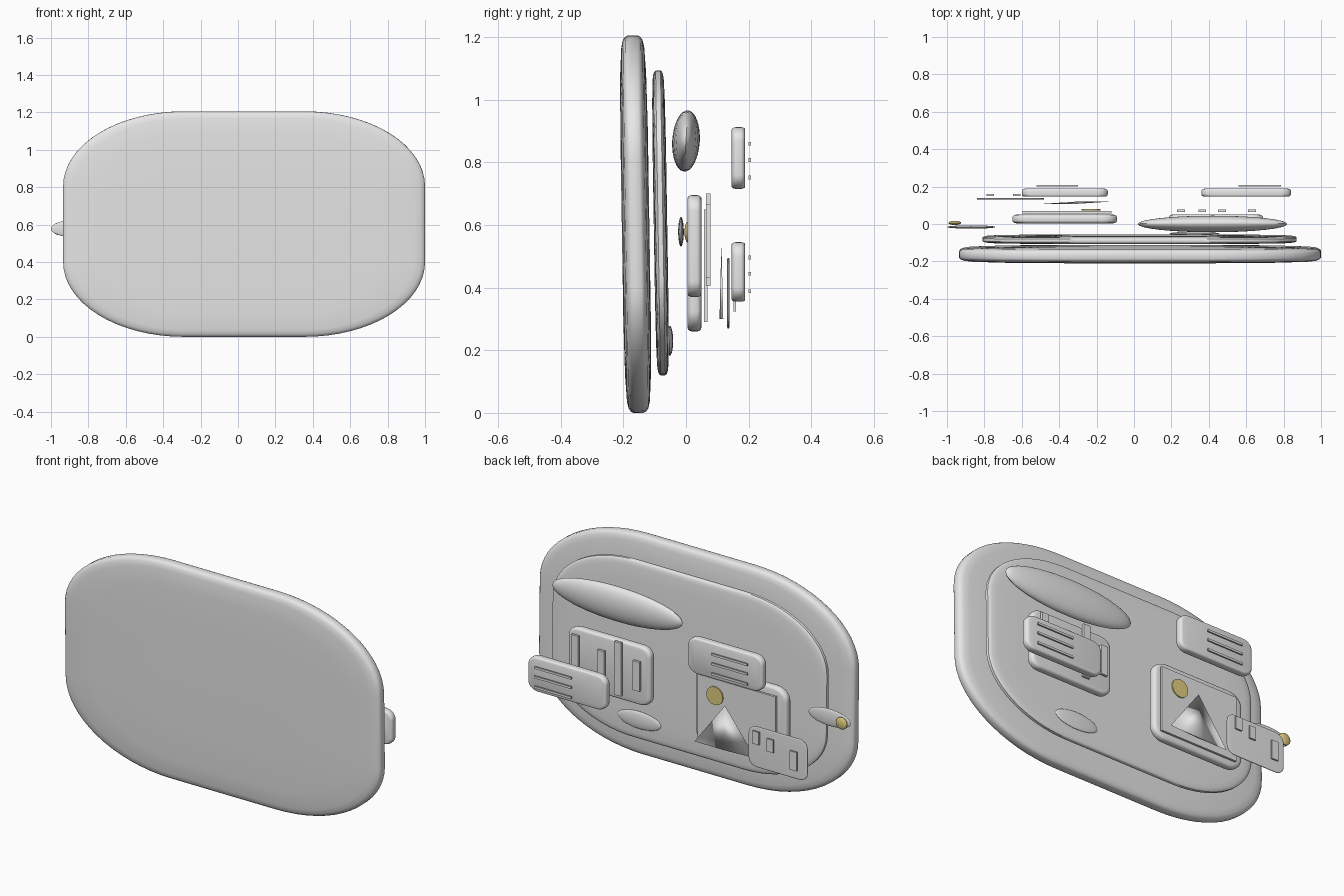
import bpy, bmesh, math
from mathutils import Vector

cube = bpy.data.objects.get("Cube")
if cube:
    bpy.data.objects.remove(cube, do_unlink=True)


def material(name, colour):
    m = bpy.data.materials.new(name)
    m.use_nodes = True
    m.diffuse_color = colour
    m.node_tree.nodes["Principled BSDF"].inputs["Base Color"].default_value = colour
    return m


GREY = material("light_grey", (0.8, 0.8, 0.8, 1))
GOLD = material("pale_gold", (0.77, 0.62, 0.22, 1))
parts = []


def add(name, bm, centre, mat=GREY, tilt=0.0):
    bmesh.ops.recalc_face_normals(bm, faces=bm.faces)
    me = bpy.data.meshes.new(name)
    bm.to_mesh(me)
    bm.free()
    me.materials.append(mat)
    ob = bpy.data.objects.new(name, me)
    ob.location = centre
    ob.rotation_euler.x = tilt
    bpy.context.collection.objects.link(ob)
    parts.append(ob)
    return ob


def outline(hx, hz, rx, rz, steps):
    """Rectangle in xz with elliptical corners."""
    pts = []
    for q, (sx, sz) in enumerate([(1, 1), (-1, 1), (-1, -1), (1, -1)]):
        for i in range(steps + 1):
            a = math.pi / 2 * (q + i / steps)
            pts.append((sx * (hx - rx) + rx * math.cos(a),
                        sz * (hz - rz) + rz * math.sin(a)))
    return pts


SOFT = [(1, 0.4), (0.99, 0.68), (0.965, 0.9), (0.93, 1)]
DOMED = [(1, 0.36), (0.993, 0.55), (0.975, 0.72), (0.94, 0.83), (0.8, 0.94), (0.5, 1)]


def slab(name, x, z, y, radius, profile=SOFT, tilt=0.0, steps=8):
    """Rounded plate spanning the x, z and y ranges, with softened rims."""
    hx, hz, hy = ((r[1] - r[0]) / 2 for r in (x, z, y))
    pts = outline(hx, hz, radius[0], radius[1], steps)
    rings = [(s, -t) for s, t in reversed(profile)] + profile
    bm = bmesh.new()
    loops = [[bm.verts.new((px * s, t * hy, pz * s)) for px, pz in pts] for s, t in rings]
    for a, b in zip(loops, loops[1:]):
        for i in range(len(pts)):
            j = (i + 1) % len(pts)
            bm.faces.new((a[i], a[j], b[j], b[i]))
    bm.faces.new(loops[0])
    bm.faces.new(loops[-1])
    return add(name, bm, (sum(x) / 2, sum(y) / 2, sum(z) / 2), tilt=tilt)


def bar(name, x, z, y):
    bm = bmesh.new()
    bmesh.ops.create_cube(bm, size=1)
    bmesh.ops.scale(bm, vec=(x[1] - x[0], y[1] - y[0], z[1] - z[0]), verts=bm.verts)
    add(name, bm, (sum(x) / 2, sum(y) / 2, sum(z) / 2))


def ellipsoid(name, centre, radii, mat=GREY, tilt=0.0):
    bm = bmesh.new()
    bmesh.ops.create_uvsphere(bm, u_segments=32, v_segments=16, radius=1)
    bmesh.ops.scale(bm, vec=radii, verts=bm.verts)
    add(name, bm, centre, mat, tilt)


# Large front plate and the smaller plate behind it
slab("front_plate", (-0.935, 1.0), (0, 1.205), (-0.205, -0.117), (0.645, 0.4),
     DOMED, 0.016, 16)
slab("back_plate", (-0.81, 0.87), (0.12, 1.093), (-0.103, -0.06), (0.5, 0.32),
     DOMED, 0.016, 16)

# Lens-shaped pads
ellipsoid("upper_lens", (0.42, 0, 0.868), (0.4, 0.044, 0.098), tilt=-0.06)
ellipsoid("lower_lens", (0.323, -0.052, 0.23), (0.133, 0.011, 0.048))

# Side handle with its knob
ellipsoid("side_handle", (-0.87, -0.016, 0.578), (0.13, 0.009, 0.047))
ellipsoid("handle_knob", (-0.958, 0.006, 0.577), (0.034, 0.011, 0.033), GOLD)

# Left panel with upright bars
slab("book_panel", (0.186, 0.69), (0.37, 0.695), (0.004, 0.05), (0.06, 0.05))
for x, low, high in [(0.63, 0.43, 0.667), (0.47, 0.48, 0.625),
                     (0.365, 0.405, 0.7), (0.252, 0.46, 0.623)]:
    bar("upright_bar", (x - 0.021, x + 0.021), (low, high), (0.064, 0.078))

# Right panel: frame, picture, sun and mountain
slab("picture_frame", (-0.65, -0.09), (0.26, 0.69), (0.004, 0.05), (0.08, 0.065))
bar("picture_sheet", (-0.597, -0.12), (0.29, 0.65), (0.057, 0.069))
bm = bmesh.new()
bmesh.ops.create_cone(bm, cap_ends=True, segments=32, radius1=0.05, radius2=0.05, depth=0.006)
for v in bm.verts:
    v.co = Vector((v.co.x, v.co.z, v.co.y))
add("picture_sun", bm, (-0.23, 0.076, 0.562), GOLD)

bm = bmesh.new()
base = [bm.verts.new(p) for p in [(-0.183, -0.006, 0), (0, -0.006, 0),
                                  (0.183, 0.006, 0), (0, 0.006, 0)]]
peak = bm.verts.new((0, 0, 0.245))
for i in range(4):
    bm.faces.new((base[i], base[(i + 1) % 4], peak))
bm.faces.new(base)
mountain = add("picture_mountain", bm, (-0.318, 0.113, 0.3))

# Small tag with three marks
slab("tag_plate", (-0.84, -0.48), (0.27, 0.495), (0.131, 0.139), (0.05, 0.045))
for x, z, h in [(-0.538, 0.442, 0.035), (-0.626, 0.422, 0.035), (-0.768, 0.376, 0.052)]:
    bar("tag_mark", (x - 0.02, x + 0.02), (z - h, z + h), (0.151, 0.16))

# Two caption blocks with three thin lines each
for x, z, lines in [((-0.6, -0.14), (0.715, 0.912), (-0.52, -0.3)),
                    ((0.36, 0.84), (0.355, 0.545), (0.56, 0.785))]:
    slab("caption_block", x, z, (0.146, 0.189), (0.055, 0.045))
    for dz in (-0.056, 0, 0.052):
        mid = sum(z) / 2 - 0.006 + dz
        bar("caption_line", lines, (mid - 0.006, mid + 0.006), (0.2, 0.208))

# Smooth curved surfaces while keeping hard edges
bpy.ops.object.select_all(action="DESELECT")
for ob in parts:
    ob.select_set(True)
bpy.context.view_layer.objects.active = parts[0]
bpy.ops.object.shade_smooth_by_angle(angle=math.radians(40))

# The mountain is shaded as one soft form
for p in mountain.data.polygons:
    p.use_smooth = True
sharp = mountain.data.attributes.get("sharp_edge")
if sharp:
    mountain.data.attributes.remove(sharp)
